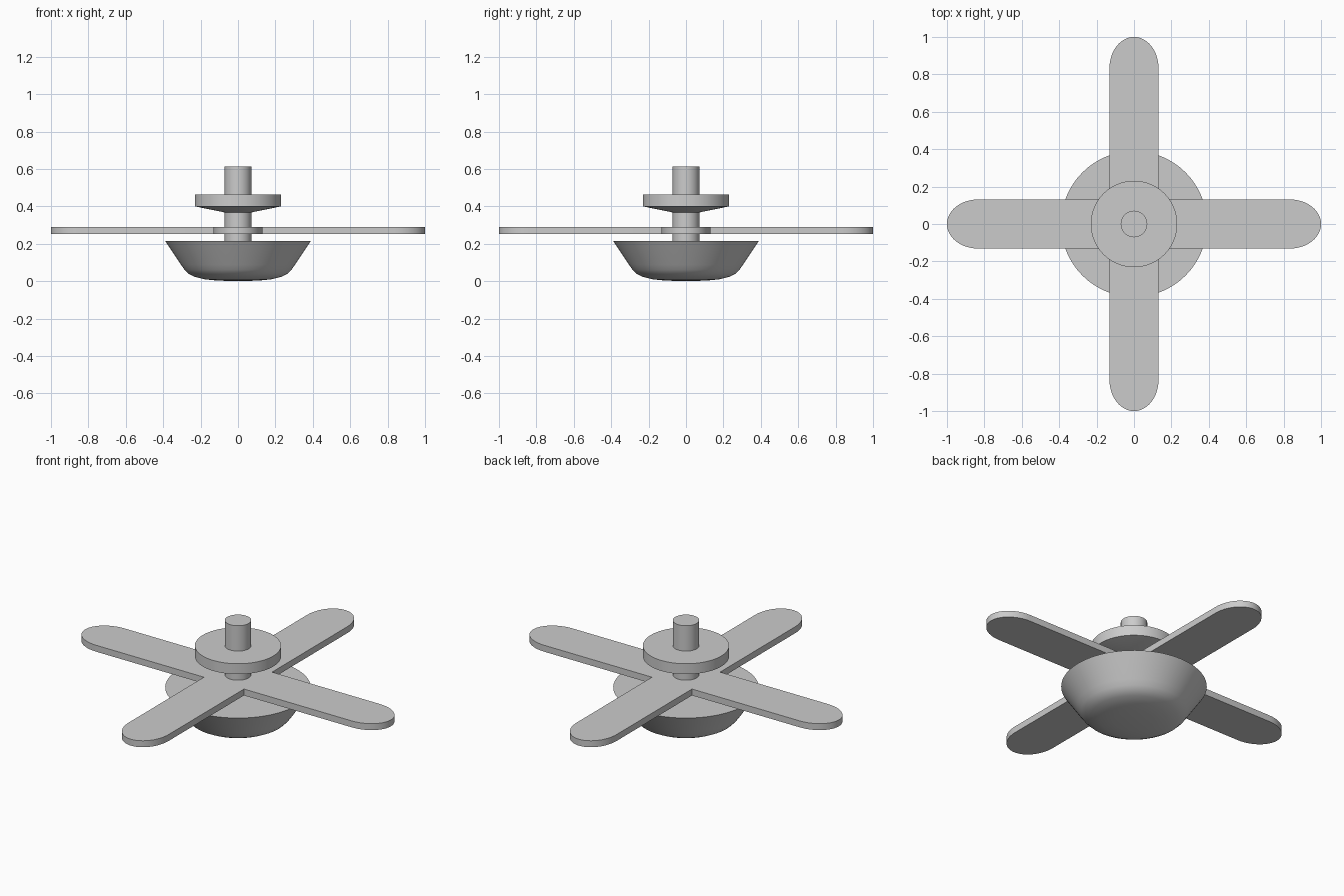
import bpy, bmesh, math

if "Cube" in bpy.data.objects:
    bpy.data.objects.remove(bpy.data.objects["Cube"])

grey = bpy.data.materials.new("grey")
grey.diffuse_color = (0.6, 0.6, 0.6, 1)
grey.use_nodes = True
grey.node_tree.nodes["Principled BSDF"].inputs["Base Color"].default_value = grey.diffuse_color


def finish(name, bm):
    bmesh.ops.remove_doubles(bm, verts=bm.verts, dist=1e-5)
    bmesh.ops.recalc_face_normals(bm, faces=bm.faces)
    mesh = bpy.data.meshes.new(name)
    bm.to_mesh(mesh)
    bm.free()
    mesh.materials.append(grey)
    ob = bpy.data.objects.new(name, mesh)
    bpy.context.collection.objects.link(ob)
    bpy.ops.object.select_all(action='DESELECT')
    ob.select_set(True)
    bpy.context.view_layer.objects.active = ob
    bpy.ops.object.shade_smooth_by_angle(angle=math.radians(30))
    return ob


def lathe(name, profile, steps=64):
    """Spin an (r, z) profile, starting and ending on the axis."""
    bm = bmesh.new()
    vs = [bm.verts.new((r, 0, z)) for r, z in profile]
    es = [bm.edges.new(pair) for pair in zip(vs, vs[1:])]
    bmesh.ops.spin(bm, geom=vs + es, cent=(0, 0, 0), axis=(0, 0, 1),
                   angle=2 * math.pi, steps=steps, use_merge=True)
    return finish(name, bm)


# Lamp bowl with a rounded bottom and flat lid
lathe("lamp_bowl", [(0, 0), (0.11, 0.003), (0.18, 0.01), (0.235, 0.024), (0.265, 0.04),
                    (0.285, 0.06), (0.305, 0.088), (0.39, 0.215), (0, 0.215)])
# Central rod
lathe("rod", [(0, 0.2), (0.071, 0.2), (0.071, 0.612), (0, 0.612)])
# Motor housing with a shallow conical underside
lathe("motor_housing", [(0, 0.365), (0.07, 0.367), (0.231, 0.4), (0.231, 0.462), (0, 0.462)])

# Four round-ended blades joined as one flat cross
W, TIP, Z0, Z1, N = 0.131, 0.165, 0.252, 0.29, 24
outline = []
for k in range(4):
    c, s = round(math.cos(k * math.pi / 2)), round(math.sin(k * math.pi / 2))
    arm = [(W, -W)]
    for i in range(N + 1):
        a = -math.pi / 2 + math.pi * i / N
        arm.append((1 - TIP + TIP * math.cos(a), W * math.sin(a)))
    outline += [(x * c - y * s, x * s + y * c) for x, y in arm]
bm = bmesh.new()
base = bm.faces.new([bm.verts.new((x, y, Z0)) for x, y in outline])
ext = bmesh.ops.extrude_face_region(bm, geom=[base], use_keep_orig=True)
top = [g for g in ext["geom"] if isinstance(g, bmesh.types.BMVert)]
bmesh.ops.translate(bm, verts=top, vec=(0, 0, Z1 - Z0))
finish("blades", bm)
